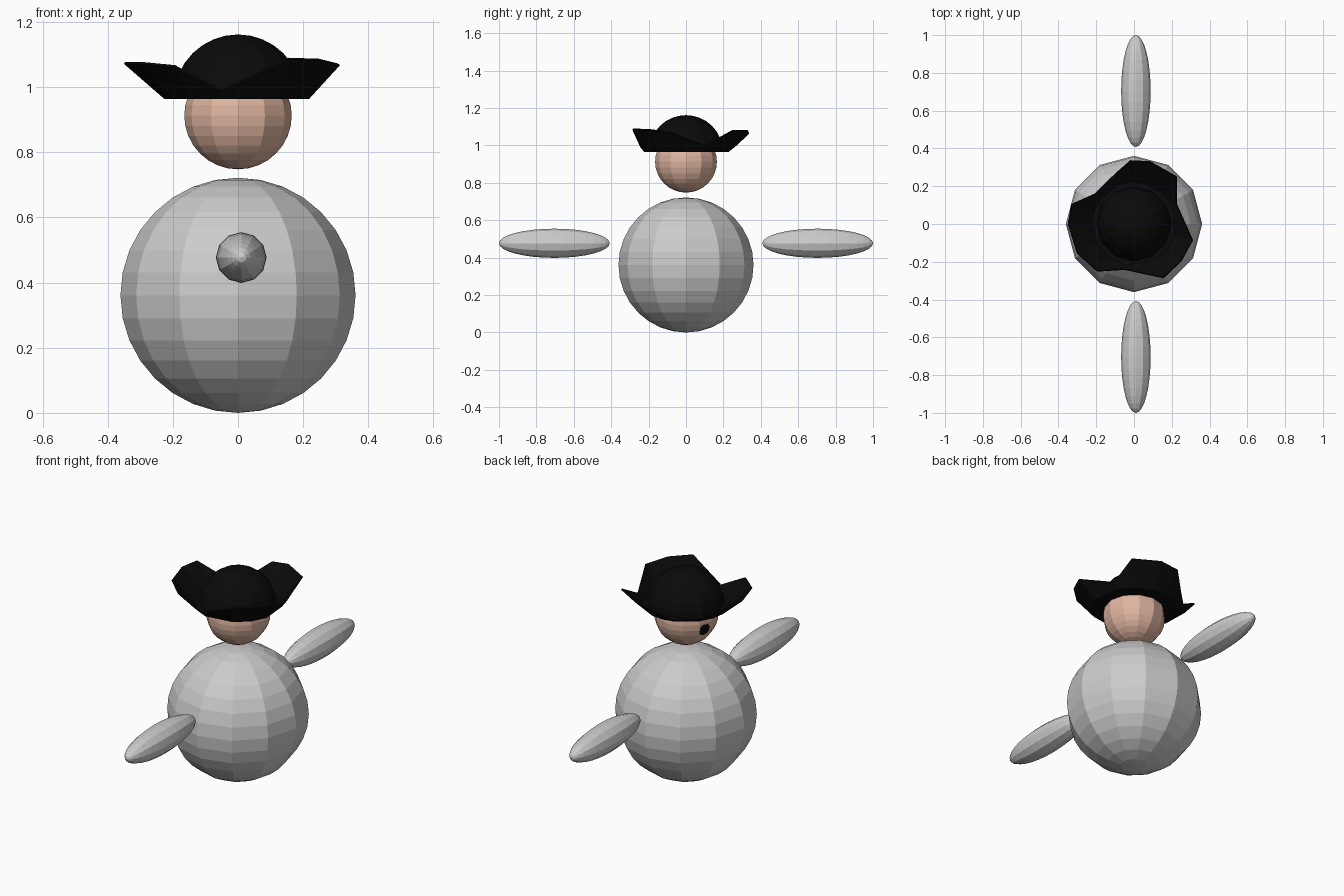
import bpy, bmesh, math
from mathutils import Matrix, Vector

if "Cube" in bpy.data.objects:
    bpy.data.objects.remove(bpy.data.objects["Cube"])


def material(name, rgb):
    m = bpy.data.materials.new(name)
    m.diffuse_color = (*rgb, 1)
    m.use_nodes = True
    m.node_tree.nodes["Principled BSDF"].inputs["Base Color"].default_value = m.diffuse_color
    return m


GREY = material("light grey", (0.6, 0.6, 0.6))
SKIN = material("skin", (0.74, 0.46, 0.35))
BLACK = material("black", (0.003, 0.003, 0.003))


def finish(name, bm, mat):
    me = bpy.data.meshes.new(name)
    bmesh.ops.recalc_face_normals(bm, faces=bm.faces)
    bm.to_mesh(me)
    bm.free()
    me.materials.append(mat)
    ob = bpy.data.objects.new(name, me)
    bpy.context.collection.objects.link(ob)
    return ob


def ball(name, centre, scale, mat, rot=Matrix.Identity(4), cut_below=None):
    """Low-poly 12 x 16 sphere, scaled, rotated and moved."""
    bm = bmesh.new()
    bmesh.ops.create_uvsphere(bm, u_segments=12, v_segments=16, radius=1)
    if cut_below is not None:
        low = [v for v in bm.verts if v.co.z < cut_below]
        bmesh.ops.delete(bm, geom=low, context='VERTS')
    bm.transform(Matrix.Translation(centre) @ rot @ Matrix.Diagonal((*scale, 1)))
    return finish(name, bm, mat)


# body and head
ball("body", (0, 0, 0.361), (0.361,) * 3, GREY)
ball("head", (0, 0, 0.913), (0.165,) * 3, SKIN)

# floating arms, long axis along y
for side, label in ((-1, "front_arm"), (1, "back_arm")):
    ball(label, (0.01, side * 0.704, 0.477), (0.078, 0.078, 0.296), GREY,
         Matrix.Rotation(math.radians(90), 4, 'X'))

# small dark patch on the side of the head
a, lat = math.radians(162), math.radians(-14)
d = Vector((math.cos(a) * math.cos(lat), math.sin(a) * math.cos(lat), math.sin(lat)))
ball("face_patch", d * 0.159 + Vector((0, 0, 0.913)), (0.034, 0.034, 0.005), BLACK,
     d.to_track_quat('Z', 'Y').to_matrix().to_4x4())

# hat crown: upper half of a sphere
ball("hat_crown", (0, 0, 0.965), (0.197,) * 3, BLACK, cut_below=-0.01)

# hat brim: flat ring whose rim turns up into three flaps
rim = [(0.31, -0.085, 1.07), (0.225, 0.105, 1.0), (0.225, 0.25, 1.08),
       (0.085, 0.33, 1.08), (-0.02, 0.335, 1.065), (-0.1, 0.265, 1.0),
       (-0.205, 0.16, 1.0), (-0.33, 0.105, 1.075), (-0.348, 0, 1.075),
       (-0.3, -0.155, 1.075), (-0.195, -0.25, 1.065), (-0.05, -0.24, 0.99),
       (0.155, -0.285, 1.088), (0.25, -0.195, 1.085)]
bm = bmesh.new()
rings = [[], [], []]
for x, y, z in rim:
    r = math.hypot(x, y)
    for ring, (rr, zz) in zip(rings, ((0.14, 0.968), (0.225, 0.968), (r, z))):
        ring.append(bm.verts.new((x / r * rr, y / r * rr, zz)))
n = len(rim)
for inner, outer in zip(rings, rings[1:]):
    for i in range(n):
        j = (i + 1) % n
        bm.faces.new((inner[i], outer[i], outer[j], inner[j]))
brim = finish("hat_brim", bm, BLACK)
mod = brim.modifiers.new("thickness", 'SOLIDIFY')
mod.thickness = 0.008
mod.offset = 0
